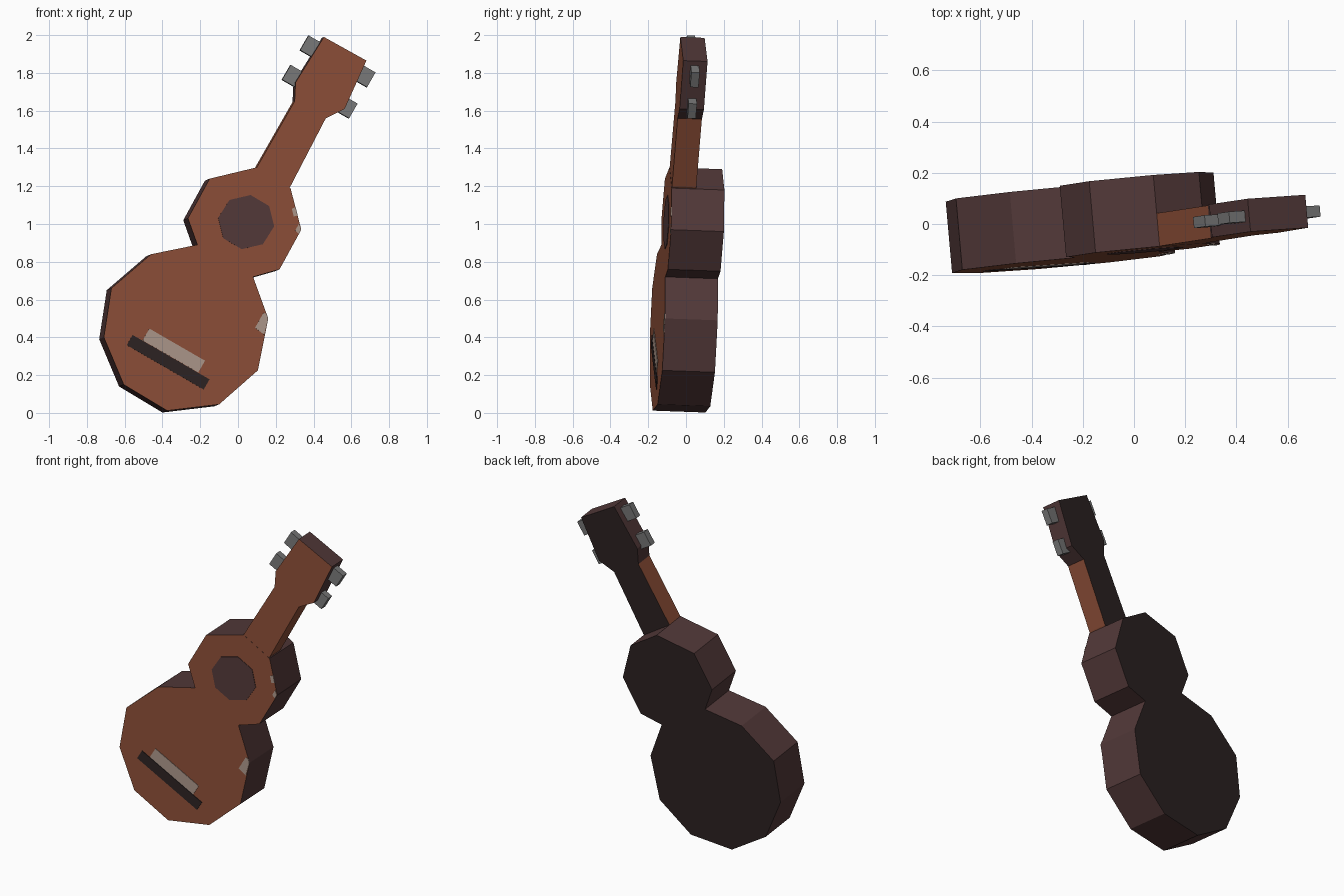
import bpy, bmesh, math
from mathutils import Vector

cube = bpy.data.objects.get("Cube")
if cube:
    bpy.data.objects.remove(cube, do_unlink=True)


def material(name, rgb):
    m = bpy.data.materials.new(name)
    m.use_nodes = True
    m.diffuse_color = (*rgb, 1)
    m.node_tree.nodes["Principled BSDF"].inputs["Base Color"].default_value = (*rgb, 1)
    return m


WOOD = material("orange_brown_wood", (0.26, 0.076, 0.038))
SIDE = material("dark_brown_wood", (0.084, 0.04, 0.04))
DARK = material("near_black_wood", (0.025, 0.016, 0.016))
GREY = material("peg_grey", (0.19, 0.19, 0.19))
TAN = material("pale_tan", (0.4, 0.3, 0.25))

# The instrument leans: its front lies in one tilted plane
BACK = Vector((-0.089, 1, -0.036)).normalized()
ALONG = Vector((0.5, 0.866))
ACROSS = Vector((0.866, -0.5))


def on_front(x, z, depth):
    return Vector((x, -0.143 + 0.089 * x + 0.036 * z, z)) + BACK * depth


def slab(name, outline, front, back, mats, side_rule=None):
    """Extrude an outline; mats are front, side, back and an optional extra."""
    bm = bmesh.new()
    a = [bm.verts.new(on_front(x, z, front)) for x, z in outline]
    b = [bm.verts.new(on_front(x, z, back)) for x, z in outline]
    n = len(outline)
    bm.faces.new(a)
    bm.faces.new(b).material_index = 2
    for i in range(n):
        j = (i + 1) % n
        f = bm.faces.new((a[i], a[j], b[j], b[i]))
        f.material_index = 1
        if side_rule and side_rule(f.calc_center_median()):
            f.material_index = 0
    bmesh.ops.recalc_face_normals(bm, faces=bm.faces)
    me = bpy.data.meshes.new(name)
    bm.to_mesh(me)
    bm.free()
    for m in mats:
        me.materials.append(m)
    ob = bpy.data.objects.new(name, me)
    bpy.context.collection.objects.link(ob)
    return ob


def rectangle(x, z, w0, w1, half_along):
    c = Vector((x, z))
    return [c + ACROSS * w + ALONG * u for w, u in
            ((w0, -half_along), (w1, -half_along), (w1, half_along), (w0, half_along))]


# Body with two faceted bouts
body = [(0.10, 1.30), (-0.15, 1.24), (-0.265, 1.03), (-0.215, 0.89), (-0.46, 0.84),
        (-0.67, 0.66), (-0.71, 0.40), (-0.605, 0.15), (-0.375, 0.012), (-0.10, 0.045),
        (0.105, 0.225), (0.16, 0.50), (0.08, 0.72), (0.22, 0.76), (0.335, 0.97), (0.278, 1.19)]
slab("body", body, 0, 0.28, (WOOD, SIDE, DARK))

# Neck and flared head, with lighter sides on the neck only
neck = [(0.08, 1.26), (0.10, 1.30), (0.30, 1.65), (0.305, 1.75), (0.455, 1.99),
        (0.68, 1.865), (0.565, 1.61), (0.465, 1.56), (0.278, 1.20), (0.255, 1.17)]
slab("neck_and_head", neck, 0.001, 0.13, (WOOD, SIDE, DARK),
     lambda c: c.z < 1.55)

# Tuning pegs, two on each side of the head
for name, x, z, s in (("left_upper", 0.675, 1.785, 1), ("left_lower", 0.58, 1.62, 1),
                      ("right_upper", 0.39, 1.941, -1), ("right_lower", 0.295, 1.785, -1)):
    slab(name + "_peg", rectangle(x, z, -0.06 * s, 0.04 * s, 0.045), 0.042, 0.086, (GREY,) * 3)

# Sound hole plate
hole = [(0.043 + 0.15 * math.cos(math.radians(a)), 1.01 + 0.145 * math.sin(math.radians(a)))
        for a in range(36, 396, 45)]
slab("sound_hole", hole, -0.003, 0.002, (SIDE,) * 3)

# Bridge and pale strip above it
slab("bridge", rectangle(-0.37, 0.268, -0.235, 0.235, 0.031), -0.004, 0.002, (DARK,) * 3)
slab("bridge_strip", rectangle(-0.34, 0.33, -0.17, 0.17, 0.036), -0.003, 0.002, (TAN,) * 3)

# Pale worn patches along the left edge
patches = [[(0.135, 0.53), (0.152, 0.523), (0.16, 0.50), (0.138, 0.415), (0.09, 0.45)],
           [(0.285, 1.08), (0.305, 1.09), (0.316, 1.045), (0.295, 1.04)],
           [(0.322, 1.0), (0.333, 0.97), (0.322, 0.947), (0.302, 0.965)]]
for i, p in enumerate(patches):
    slab(f"worn_patch_{i + 1}", p, -0.003, 0.002, (TAN,) * 3)
